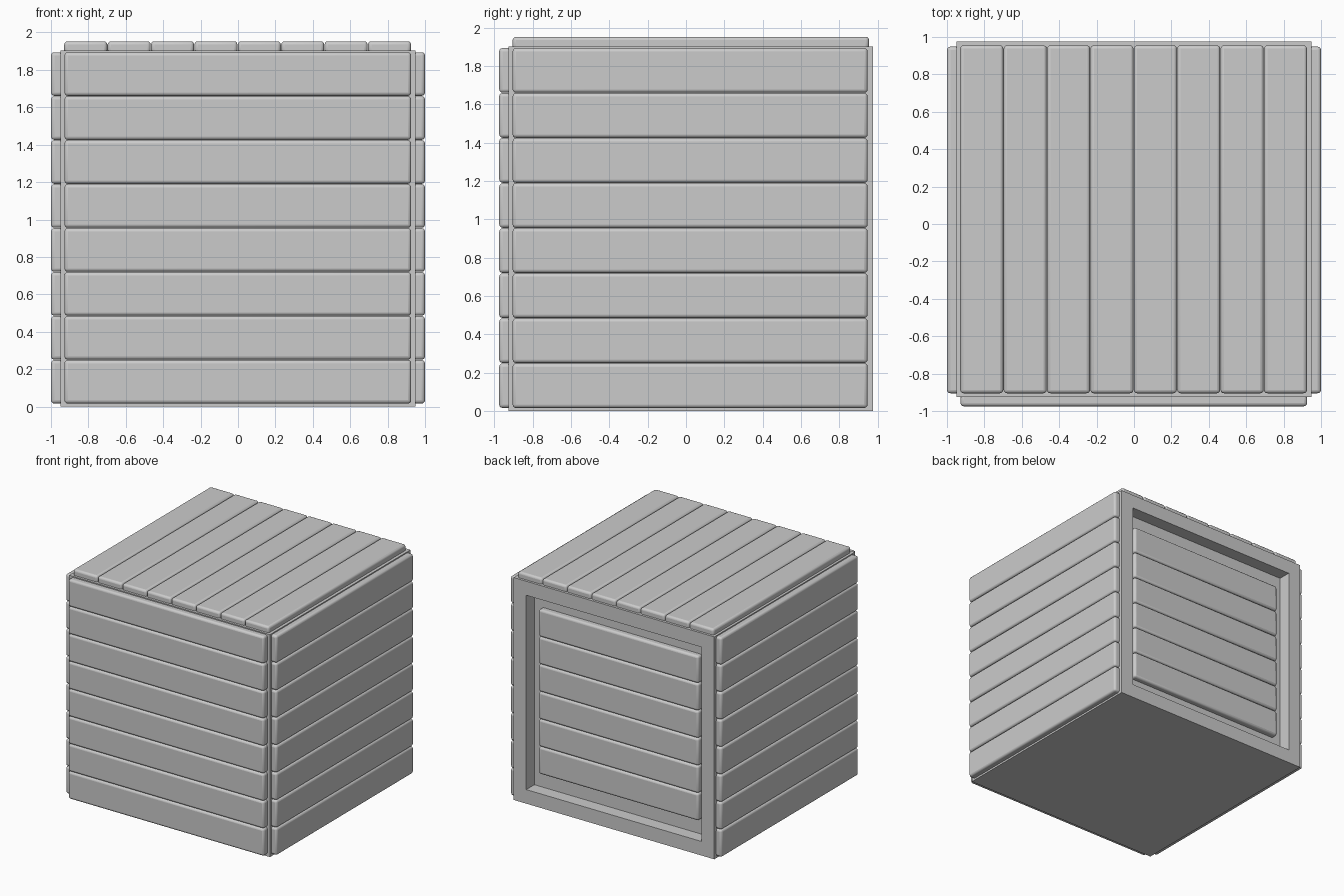
import bpy, bmesh
from mathutils import Vector

if "Cube" in bpy.data.objects:
    bpy.data.objects.remove(bpy.data.objects["Cube"])


def finish(bm, name):
    bmesh.ops.recalc_face_normals(bm, faces=bm.faces)
    mesh = bpy.data.meshes.new(name)
    bm.to_mesh(mesh)
    bm.free()
    obj = bpy.data.objects.new(name, mesh)
    bpy.context.collection.objects.link(obj)
    return obj


def add_box(bm, lo, hi):
    verts = bmesh.ops.create_cube(bm, size=1)["verts"]
    lo, hi = Vector(lo), Vector(hi)
    for v in verts:
        v.co = Vector([(a + b) / 2 + c * (b - a) for a, b, c in zip(lo, hi, v.co)])


def planks(name, lo, hi, axis, count):
    """Row of rounded boards filling the box lo..hi, split along one axis."""
    bm = bmesh.new()
    step = (hi[axis] - lo[axis]) / count
    for i in range(count):
        a, b = list(lo), list(hi)
        a[axis] = lo[axis] + i * step + 0.001
        b[axis] = lo[axis] + (i + 1) * step - 0.001
        add_box(bm, a, b)
    obj = finish(bm, name)
    bevel = obj.modifiers.new("rounded_edges", 'BEVEL')
    bevel.width = 0.018
    bevel.segments = 3
    bpy.ops.object.select_all(action='DESELECT')
    bpy.context.view_layer.objects.active = obj
    obj.select_set(True)
    bpy.ops.object.shade_smooth_by_angle()
    return obj


# Core box with a framed recess in the back
bm = bmesh.new()
add_box(bm, (-0.95, -0.925, 0), (0.95, 0.975, 1.903))
bm.normal_update()
back = max(bm.faces, key=lambda f: f.calc_center_median().y)
bmesh.ops.inset_region(bm, faces=[back], thickness=0.17)
panel = bmesh.ops.extrude_discrete_faces(bm, faces=[back])["faces"][0]
bmesh.ops.translate(bm, verts=panel.verts, vec=(0, -0.11, 0))
finish(bm, "crate_core")

# Front, side and top boards
Z0, Z1 = 0.015, 1.895
planks("front_planks", (-0.928, -0.975, Z0), (0.926, -0.905, Z1), 2, 8)
planks("left_planks", (-1.0, -0.905, Z0), (-0.93, 0.948, Z1), 2, 8)
planks("right_planks", (0.93, -0.905, Z0), (1.0, 0.948, Z1), 2, 8)
planks("top_planks", (-0.93, -0.905, 1.885), (0.926, 0.955, 1.953), 0, 8)

# Boards inside the back recess
planks("back_planks", (-0.757, 0.845, 0.25), (0.757, 0.915, 1.66), 2, 6)
